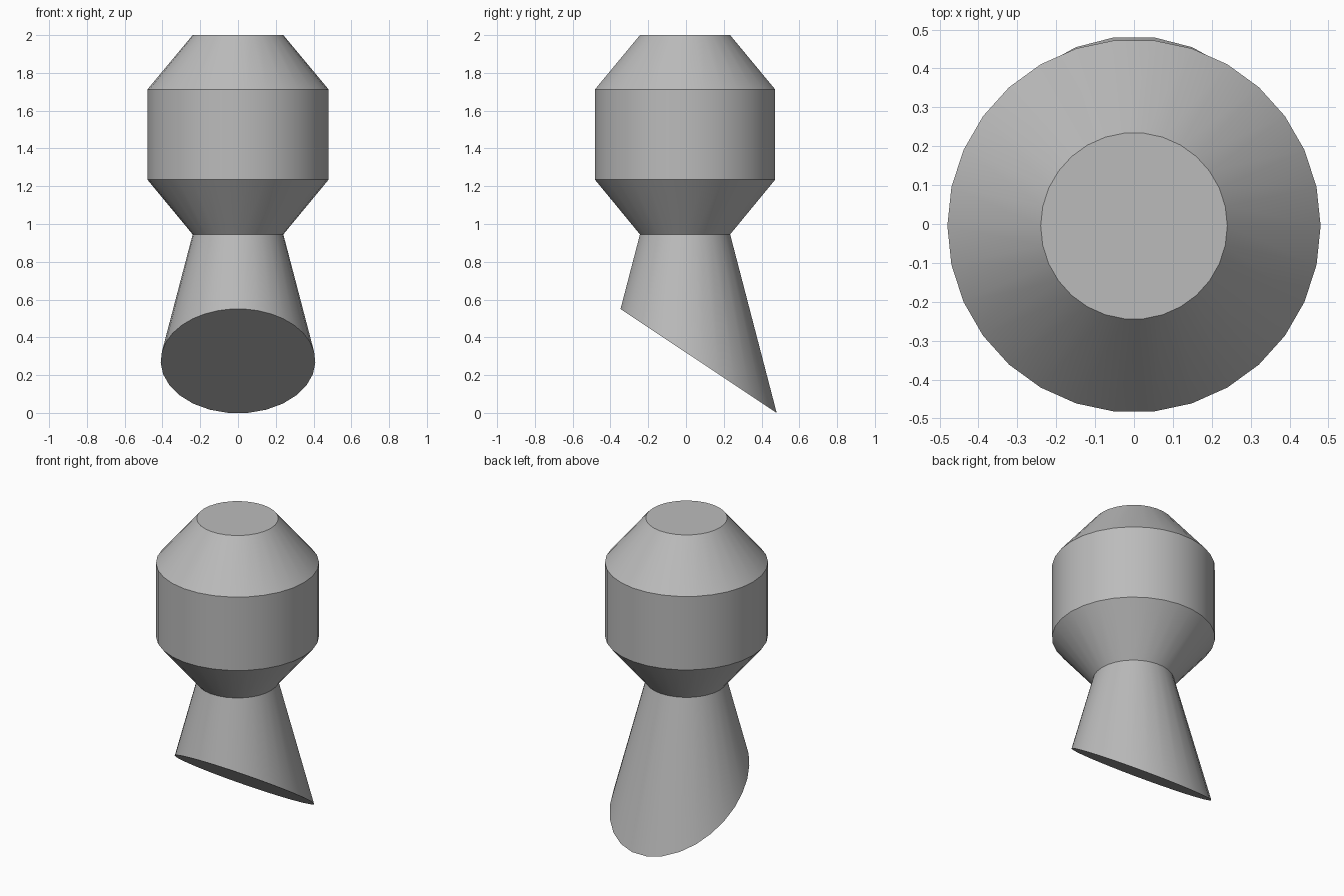
import bpy
import bmesh
import math
from mathutils import Vector

SIDES = 30
AXIS_Y = -0.005

if "Cube" in bpy.data.objects:
    bpy.data.objects.remove(bpy.data.objects["Cube"], do_unlink=True)

grey = bpy.data.materials.new("plain_grey")
grey.use_nodes = True
grey.diffuse_color = (0.5, 0.5, 0.5, 1)
grey.node_tree.nodes["Principled BSDF"].inputs["Base Color"].default_value = (0.5, 0.5, 0.5, 1)


def turned(bm, profile, cap_top=False):
    """Revolve (radius, height) points, listed from bottom to top."""
    rings = []
    for radius, z in profile:
        angles = [math.tau * i / SIDES for i in range(SIDES)]
        rings.append([bm.verts.new((radius * math.cos(a), AXIS_Y + radius * math.sin(a), z))
                      for a in angles])
    for low, high in zip(rings, rings[1:]):
        for i in range(SIDES):
            j = (i + 1) % SIDES
            bm.faces.new((low[i], low[j], high[j], high[i]))
    if cap_top:
        bm.faces.new(rings[-1])


def finish(bm, name):
    mesh = bpy.data.meshes.new(name)
    bm.to_mesh(mesh)
    bm.free()
    mesh.materials.append(grey)
    obj = bpy.data.objects.new(name, mesh)
    bpy.context.collection.objects.link(obj)
    bpy.ops.object.select_all(action="DESELECT")
    obj.select_set(True)
    bpy.context.view_layer.objects.active = obj
    bpy.ops.object.shade_smooth_by_angle(angle=math.radians(30))


# Barrel with tapered shoulders
bm = bmesh.new()
turned(bm, [(0.24, 0.945), (0.48, 1.235), (0.48, 1.712), (0.24, 2.0)], cap_top=True)
finish(bm, "barrel")

# Flared stem, cut off by a slanted plane
bm = bmesh.new()
turned(bm, [(0.514, -0.1), (0.24, 0.945)])
front_point = Vector((0, -0.347, 0.55))
back_point = Vector((0, 0.48, 0))
slope = back_point - front_point
normal = Vector((1, 0, 0)).cross(slope)
if normal.z > 0:
    normal.negate()
cut = bmesh.ops.bisect_plane(bm, geom=bm.verts[:] + bm.edges[:] + bm.faces[:],
                             plane_co=back_point, plane_no=normal, clear_outer=True)
rim = [e for e in cut["geom_cut"] if isinstance(e, bmesh.types.BMEdge)]
bmesh.ops.contextual_create(bm, geom=rim)
for face in bm.faces:
    face.normal_update()
    if len(face.verts) > 4 and face.normal.z > 0:
        face.normal_flip()
finish(bm, "slanted_stem")
